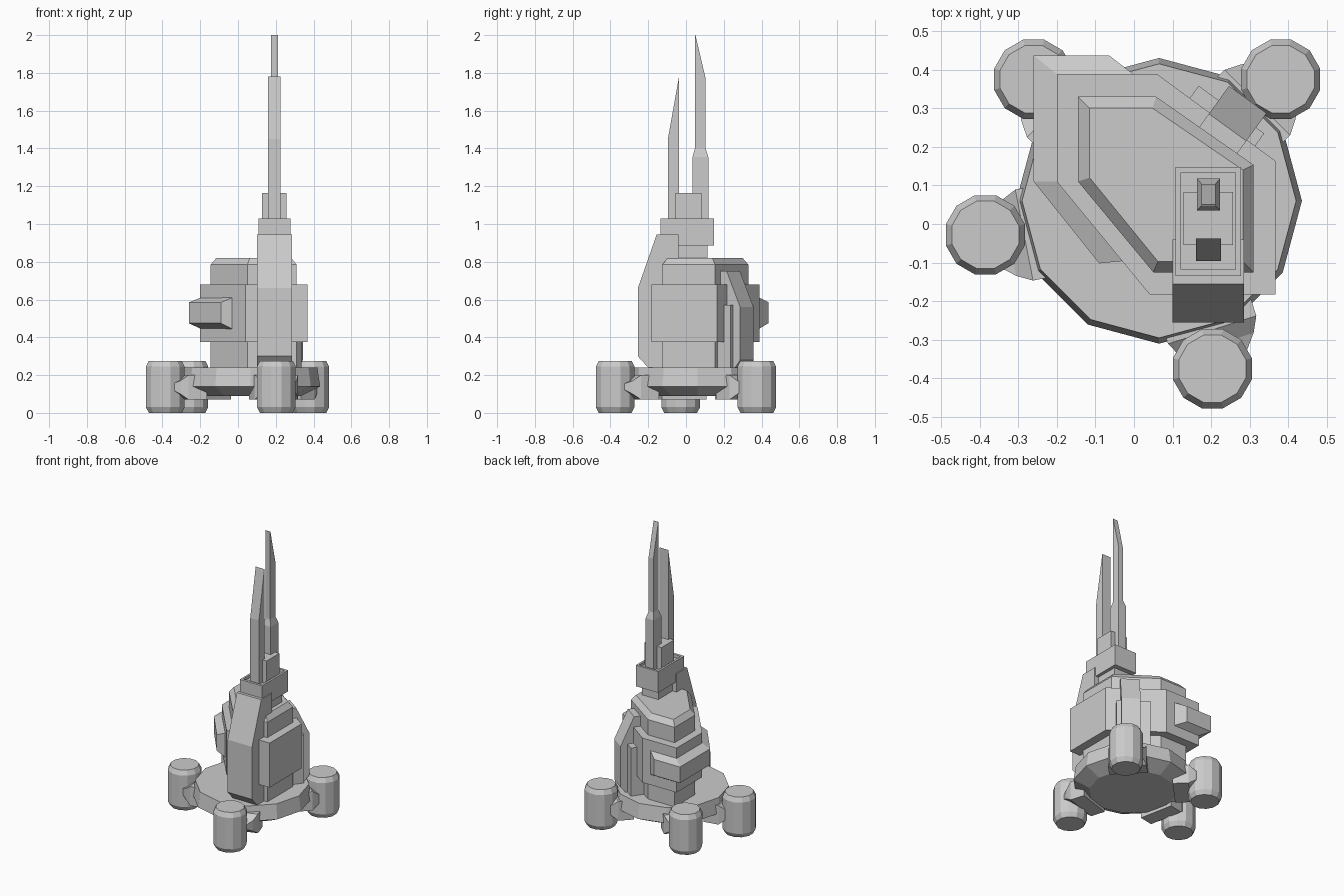
import bpy, bmesh, math
from mathutils import Vector

if "Cube" in bpy.data.objects:
    bpy.data.objects.remove(bpy.data.objects["Cube"])


def loft(name, rings):
    """Bridge a list of equal-length point rings and cap both ends."""
    bm = bmesh.new()
    vs = [[bm.verts.new(p) for p in r] for r in rings]
    n = len(rings[0])
    for a, b in zip(vs, vs[1:]):
        for i in range(n):
            j = (i + 1) % n
            bm.faces.new((a[i], a[j], b[j], b[i]))
    bm.faces.new(vs[0][::-1])
    bm.faces.new(vs[-1])
    bmesh.ops.recalc_face_normals(bm, faces=bm.faces)
    me = bpy.data.meshes.new(name)
    bm.to_mesh(me)
    bm.free()
    ob = bpy.data.objects.new(name, me)
    bpy.context.collection.objects.link(ob)
    return ob


def flat(pts, z):
    return [(x, y, z) for x, y in pts]


def rect(x0, x1, y0, y1):
    return [(x0, y0), (x1, y0), (x1, y1), (x0, y1)]


def circle(cx, cy, r, turn=0.0, n=12):
    return [(cx + r * math.cos(turn + math.tau * i / n),
             cy + r * math.sin(turn + math.tau * i / n)) for i in range(n)]


def side_profile(name, yz, x0, x1):
    """Extrude a side profile (y, z) across x."""
    return loft(name, [[(x, y, z) for y, z in yz] for x in (x0, x1)])


# Base disc
CX, CY = 0.065, 0.06
loft("base_disc", [flat(circle(CX, CY, r), z) for r, z in
                   ((0.27, 0.09), (0.37, 0.14), (0.355, 0.24))])

# Foot pods and their wedge struts
pods = {"front": (0.203, -0.375), "left": (-0.385, -0.028),
        "back_left": (-0.26, 0.375), "back_right": (0.38, 0.375)}
for label, (px, py) in pods.items():
    loft(label + "_pod", [flat(circle(px, py, r, math.radians(15)), z) for r, z in
                          ((0.09, 0), (0.106, 0.03), (0.106, 0.245), (0.09, 0.276))])
    u = Vector((px - CX, py - CY, 0)).normalized()
    t = Vector((-u.y, u.x, 0))
    # the side struts sit slightly towards the front-left on two pods
    skew = {"front": 0.03, "left": 0.02}.get(label, 0)
    rings = []
    for d, w, z0, z1 in ((0.26, 0.12, 0.07, 0.2), (0.36, 0.12, 0.07, 0.2),
                         (0.40, 0.1, 0.1, 0.17), (0.45, 0.06, 0.13, 0.15)):
        c = Vector((CX, CY, 0)) + u * d + t * skew
        rings.append([c + t * s + Vector((0, 0, z)) for s, z in
                      ((-w, z0), (w, z0), (w, z1), (-w, z1))])
    loft(label + "_strut", rings)

# Tower core with bevelled roof
core = [(-0.145, 0.33), (-0.145, 0.11), (0.05, -0.125),
        (0.31, -0.125), (0.31, 0.153), (0.057, 0.33)]
roof = [(-0.115, 0.3), (-0.115, 0.12), (0.062, -0.097),
        (0.282, -0.097), (0.282, 0.14), (0.048, 0.3)]
loft("tower_core", [flat(core, 0.22), flat(core, 0.785), flat(roof, 0.82)])

# Armour belt around the core
belt = [(-0.2, 0.388), (-0.2, 0.11), (0.04, -0.182),
        (0.367, -0.182), (0.367, 0.163), (0.06, 0.388)]
loft("armour_belt", [flat(belt, 0.375), flat(belt, 0.68)])

# Tapered bumper wrapping the back left of the belt
inner = [(0.0, 0.387), (-0.198, 0.387), (-0.198, 0.11), (-0.03, -0.096)]
outer = [(-0.065, 0.437), (-0.26, 0.437), (-0.26, 0.11), (-0.09, -0.102)]
loft("bumper", [[(*i, 0.445), (*o, 0.475), (*o, 0.585), (*i, 0.61)]
                for i, o in zip(inner, outer)])

# Front buttress
side_profile("front_buttress", [(-0.04, 0.24), (-0.2, 0.24), (-0.255, 0.3), (-0.255, 0.66),
                                (-0.155, 0.945), (-0.04, 0.945)], 0.1, 0.285)

# Diagonal buttress and its thinner backing plate on the back right face
n = Vector((math.cos(math.radians(54)), math.sin(math.radians(54)), 0))
t = Vector((n.y, -n.x, 0))
for name, profile, mid, half in (
        ("diagonal_buttress", [(0.2, 0.22), (0.40, 0.24), (0.434, 0.28), (0.434, 0.56),
                               (0.345, 0.75), (0.2, 0.75)], 0.049, 0.06),
        ("diagonal_plate", [(0.2, 0.22), (0.388, 0.24), (0.388, 0.57), (0.2, 0.57)],
         0.03, 0.105)):
    loft(name, [[n * d + t * (mid + s * half) + Vector((0, 0, z)) for d, z in profile]
                for s in (-1, 1)])

# Neck, tray-topped mast block and upper block
loft("mast_neck", [flat(rect(0.13, 0.255, -0.04, 0.115), z) for z in (0.8, 0.9)])
tray_out, tray_in = rect(0.108, 0.277, -0.135, 0.148), rect(0.122, 0.263, -0.118, 0.133)
loft("mast_tray", [flat(tray_out, 0.885), flat(tray_out, 1.03),
                   flat(tray_in, 1.03), flat(tray_in, 1.01)])
loft("mast_block", [flat(rect(0.128, 0.256, -0.055, 0.083), z) for z in (1.0, 1.165)])

# Antenna blades
side_profile("front_blade", [(-0.037, 1.0), (-0.096, 1.0), (-0.096, 1.45), (-0.037, 1.78)],
             0.16, 0.226)
loft("back_blade", [flat(rect(*r), z) for z, r in (
    (1.0, (0.163, 0.223, 0.035, 0.118)), (1.355, (0.163, 0.223, 0.035, 0.118)),
    (1.4, (0.175, 0.211, 0.047, 0.104)), (1.77, (0.175, 0.211, 0.047, 0.104)),
    (2.0, (0.175, 0.211, 0.047, 0.05)))])
